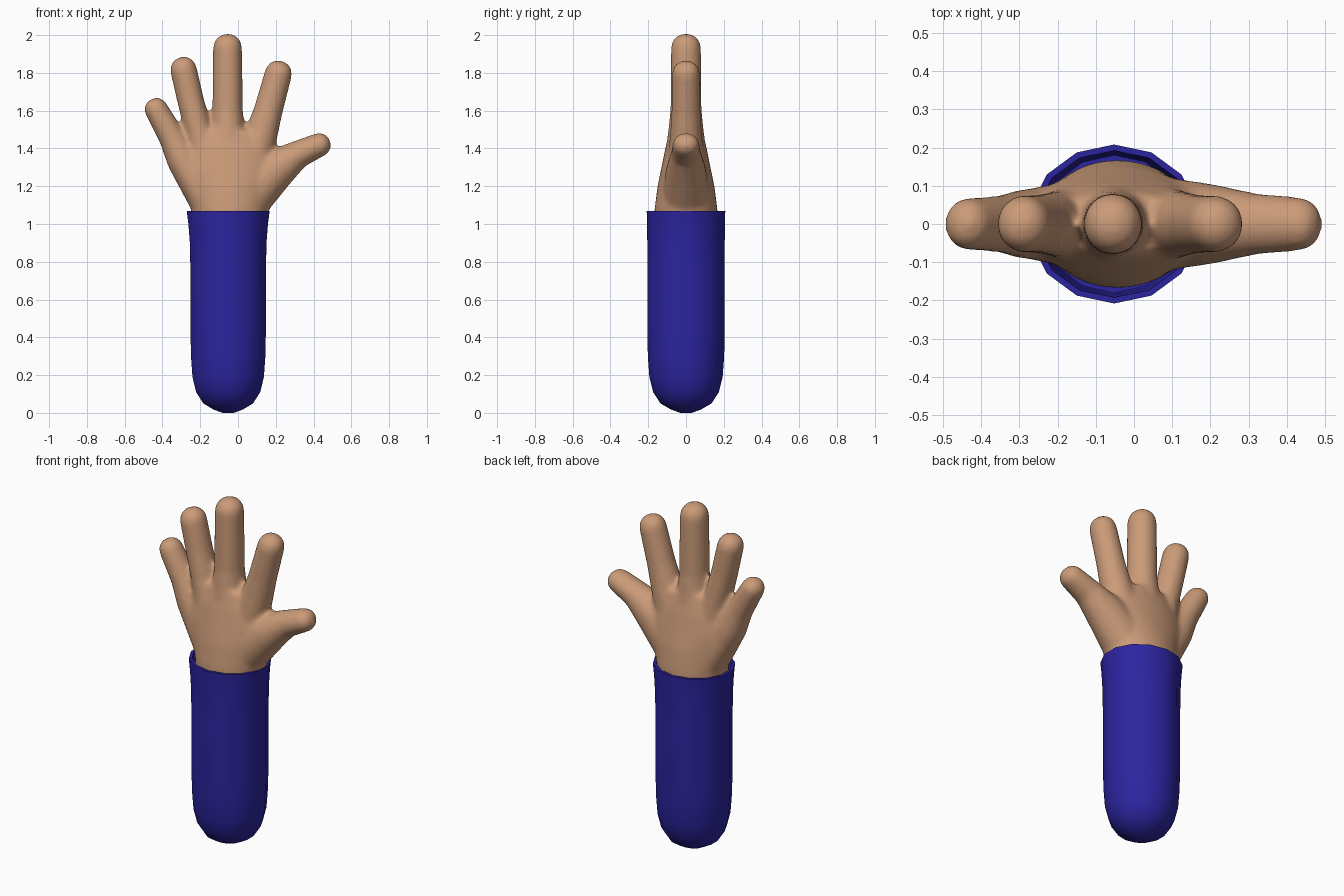
import bpy, bmesh, math
from mathutils import Vector

if "Cube" in bpy.data.objects:
    bpy.data.objects.remove(bpy.data.objects["Cube"])


def material(name, rgb):
    m = bpy.data.materials.new(name)
    m.diffuse_color = (*rgb, 1)
    m.use_nodes = True
    m.node_tree.nodes["Principled BSDF"].inputs["Base Color"].default_value = m.diffuse_color
    return m


def make_object(name, bm, mat):
    bmesh.ops.recalc_face_normals(bm, faces=bm.faces[:])
    me = bpy.data.meshes.new(name)
    bm.to_mesh(me)
    bm.free()
    ob = bpy.data.objects.new(name, me)
    bpy.context.collection.objects.link(ob)
    me.materials.append(mat)
    for p in me.polygons:
        p.use_smooth = True
    return ob


def bridge(bm, rings):
    n = len(rings[0])
    for a, b in zip(rings, rings[1:]):
        for i in range(n):
            j = (i + 1) % n
            bm.faces.new((a[i], a[j], b[j], b[i]))
    bm.faces.new(rings[0])
    bm.faces.new(rings[-1])


def tube(bm, path, n=32, dome=True):
    """Closed tube in the xz plane; path = (x, z, half width, half depth)."""
    pts = [Vector((p[0], 0, p[1])) for p in path]
    secs = []
    for i, p in enumerate(path):
        t = (pts[min(i + 1, len(pts) - 1)] - pts[max(i - 1, 0)]).normalized()
        secs.append((pts[i], t, p[2], p[3]))
    if dome:
        c, t, w, d = secs[-1]
        for k in range(1, 8):
            a = math.radians(k * 12)
            f = math.cos(a) ** 0.85
            secs.append((c + t * w * math.sin(a), t, w * f, d * f))
    rings = []
    for c, t, w, d in secs:
        side = Vector((t.z, 0, -t.x))
        rings.append([bm.verts.new(c + side * w * math.cos(2 * math.pi * k / n)
                                   + Vector((0, d * math.sin(2 * math.pi * k / n), 0)))
                      for k in range(n)])
    bridge(bm, rings)


skin = material("skin", (0.6, 0.33, 0.19))
cloth = material("cloth", (0.025, 0.018, 0.35))

# Hand: palm and digits fused into one smooth skin
bm = bmesh.new()
tube(bm, [(-.05, .95, .19, .165), (-.043, 1.07, .205, .168), (-.043, 1.2, .235, .151),
          (-.05, 1.3, .265, .13), (-.05, 1.4, .25, .11), (-.045, 1.5, .17, .085)], dome=False)
digits = [
    [(-.17, 1.1, .08, .11), (-.29, 1.34, .088, .09), (-.35, 1.46, .071, .074), (-.432, 1.605, .063, .069)],  # little
    [(-.14, 1.2, .09, .11), (-.205, 1.48, .073, .085), (-.25, 1.65, .071, .077), (-.288, 1.815, .071, .075)],  # ring
    [(-.055, 1.2, .1, .13), (-.055, 1.5, .09, .094), (-.055, 1.6, .081, .083), (-.055, 1.93, .077, .08)],  # middle
    [(.04, 1.2, .1, .11), (.122, 1.47, .088, .085), (.16, 1.6, .077, .077), (.213, 1.793, .073, .074)],  # index
    [(.03, 1.13, .14, .13), (.2, 1.29, .11, .105), (.32, 1.37, .074, .08), (.428, 1.418, .064, .071)],  # thumb
]
for d in digits:
    tube(bm, d)
hand = make_object("hand", bm, skin)
rm = hand.modifiers.new("fuse", 'REMESH')
rm.mode = 'VOXEL'
rm.voxel_size = 0.012
rm.use_smooth_shade = True
sm = hand.modifiers.new("soften", 'SMOOTH')
sm.factor = 0.5
sm.iterations = 14

# Sleeve: 14-sided rounded tube with an open cuff; profile = (z, half width, half depth)
bm = bmesh.new()
profile = [(0, .03, .03), (.018, .08, .08), (.05, .135, .135), (.11, .174, .174),
           (.19, .194, .194), (.3, .202, .202), (.45, .205, .205), (.75, .205, .205),
           (.9, .208, .205), (1.0, .216, .206), (1.068, .225, .208),
           (1.068, .209, .192), (1.0, .2, .185), (.9, .19, .18)]
rings = []
for z, w, d in profile:
    rings.append([bm.verts.new((-.052 + w * math.sin(2 * math.pi * k / 14),
                                d * math.cos(2 * math.pi * k / 14), z)) for k in range(14)])
bridge(bm, rings)
sleeve = make_object("sleeve", bm, cloth)
bpy.context.view_layer.objects.active = sleeve
sleeve.select_set(True)
bpy.ops.object.shade_smooth_by_angle(angle=math.radians(40))
